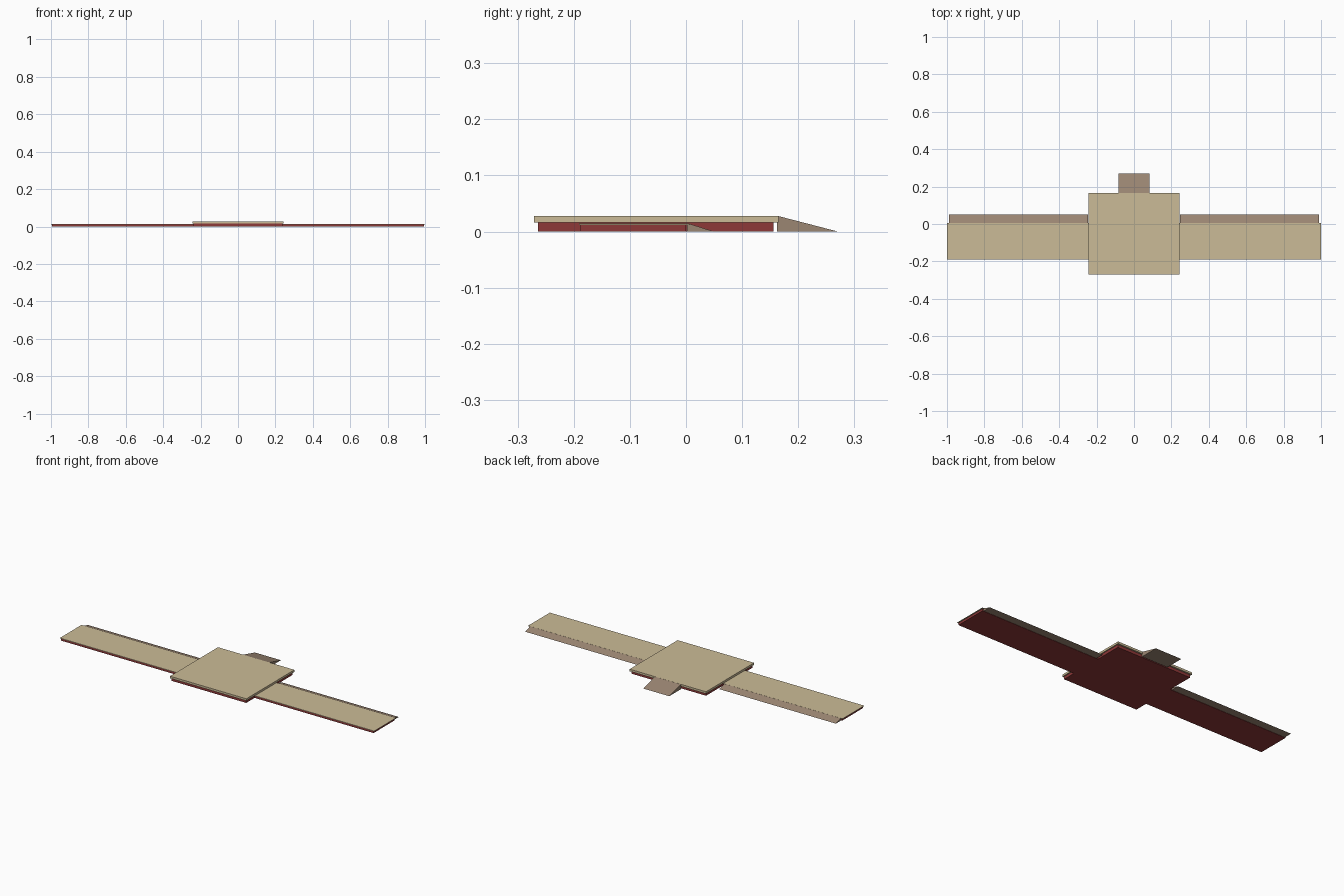
import bpy
import bmesh

cube = bpy.data.objects.get("Cube")
if cube:
    bpy.data.objects.remove(cube, do_unlink=True)


def material(name, color):
    mat = bpy.data.materials.new(name)
    mat.use_nodes = True
    mat.diffuse_color = (*color, 1)
    bsdf = next(n for n in mat.node_tree.nodes if n.type == 'BSDF_PRINCIPLED')
    bsdf.inputs["Base Color"].default_value = (*color, 1)
    return mat


tan = material("tan_deck", (0.60, 0.50, 0.31))
brown = material("brown_ramp", (0.33, 0.24, 0.17))
red = material("dark_red_base", (0.27, 0.04, 0.04))


def extrude(name, profile, x0, x1, mat):
    """Sweep a (y, z) side profile from x0 to x1."""
    bm = bmesh.new()
    side = bm.faces.new([bm.verts.new((x0, y, z)) for y, z in profile])
    swept = bmesh.ops.extrude_face_region(bm, geom=[side])["geom"]
    verts = [v for v in swept if isinstance(v, bmesh.types.BMVert)]
    bmesh.ops.translate(bm, verts=verts, vec=(x1 - x0, 0, 0))
    bmesh.ops.recalc_face_normals(bm, faces=bm.faces)
    mesh = bpy.data.meshes.new(name)
    bm.to_mesh(mesh)
    bm.free()
    mesh.materials.append(mat)
    obj = bpy.data.objects.new(name, mesh)
    bpy.context.collection.objects.link(obj)
    return obj


def slab(name, x0, x1, y0, y1, z0, z1, mat):
    return extrude(name, [(y0, z0), (y1, z0), (y1, z1), (y0, z1)], x0, x1, mat)


# Central stage: base, overhanging deck and rear ramp
slab("stage_base", -0.237, 0.237, -0.264, 0.156, 0, 0.016, red)
slab("stage_deck", -0.243, 0.243, -0.271, 0.165, 0.016, 0.028, tan)
extrude("stage_ramp", [(0.162, 0), (0.271, 0), (0.165, 0.0275), (0.162, 0.0275)],
        -0.083, 0.083, brown)

# Long low wings, each with a full-length rear ramp
for label, s in (("left", 1), ("right", -1)):
    slab(f"{label}_wing_base", s * 0.237, s * 0.994, -0.188, 0.0, 0, 0.012, red)
    slab(f"{label}_wing_deck", s * 0.237, s, -0.191, 0.006, 0.012, 0.0145, tan)
    extrude(f"{label}_wing_ramp",
            [(0.002, 0), (0.050, 0), (0.006, 0.014), (0.002, 0.014)],
            s * 0.247, s * 0.988, brown)
